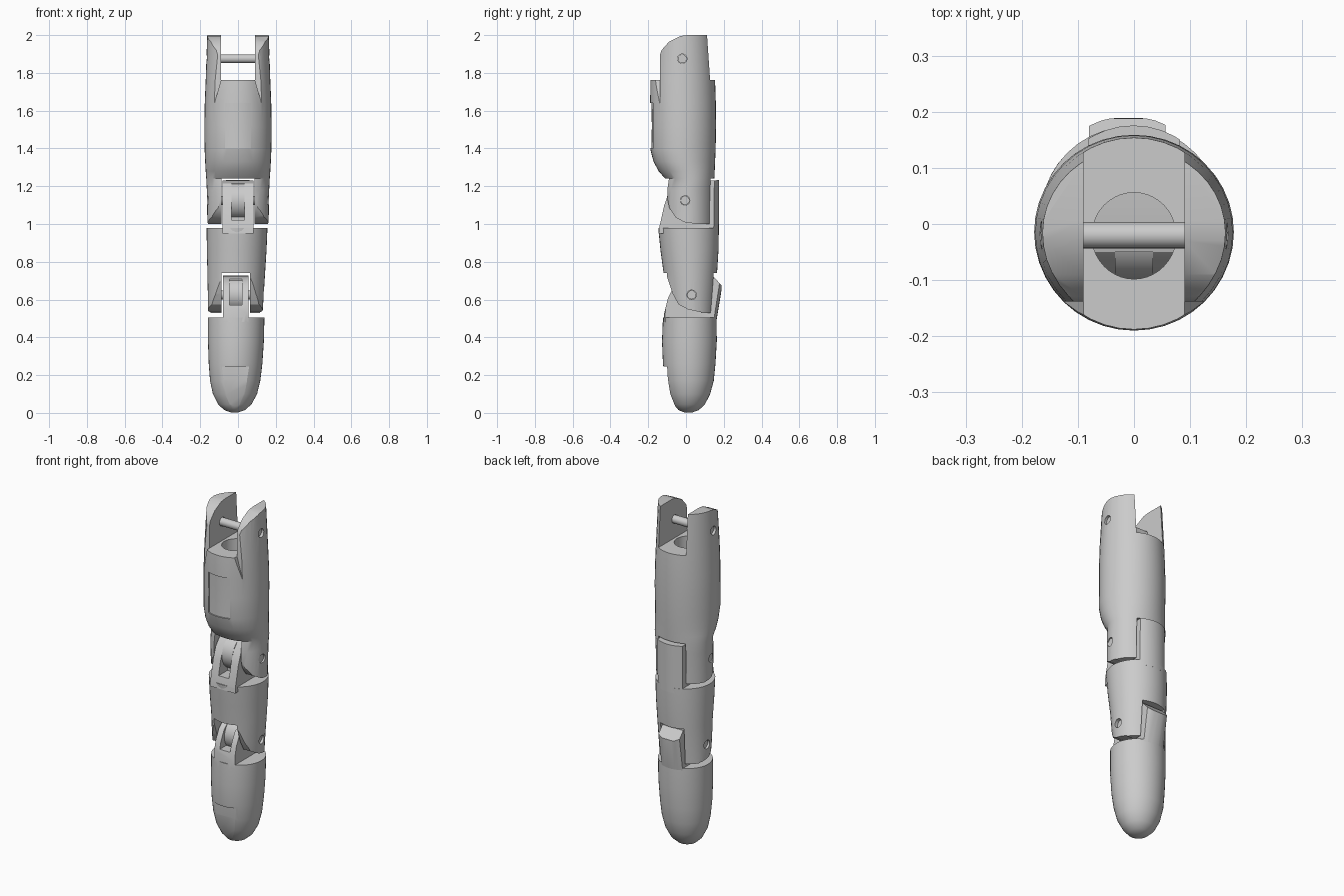
import bpy, bmesh, math

if "Cube" in bpy.data.objects:
    bpy.data.objects.remove(bpy.data.objects["Cube"], do_unlink=True)

grey = bpy.data.materials.new("plain_grey")
grey.use_nodes = True
colour = (0.6, 0.6, 0.6, 1)
grey.diffuse_color = colour
grey.node_tree.nodes["Principled BSDF"].inputs["Base Color"].default_value = colour


def finish(name, bm):
    bmesh.ops.recalc_face_normals(bm, faces=bm.faces)
    me = bpy.data.meshes.new(name)
    bm.to_mesh(me)
    bm.free()
    me.materials.append(grey)
    ob = bpy.data.objects.new(name, me)
    bpy.context.collection.objects.link(ob)
    return ob


def loft(name, rings, shrink=0.0, sides=40):
    """Stack of ellipses given as (z, centre x, half width, front y, back y)."""
    bm = bmesh.new()
    loops = []
    for z, cx, rx, front, back in rings:
        cy, ry = (front + back) / 2, (back - front) / 2 - shrink
        loops.append([bm.verts.new((cx + (rx - shrink) * math.cos(a), cy + ry * math.sin(a), z))
                      for a in (2 * math.pi * i / sides for i in range(sides))])
    for a, b in zip(loops, loops[1:]):
        for i in range(sides):
            j = (i + 1) % sides
            bm.faces.new((a[i], a[j], b[j], b[i]))
    bm.faces.new(loops[0])
    bm.faces.new(loops[-1])
    return finish(name, bm)


def prism(name, profile, lo, hi, axis="x"):
    """Extrude a (y, z) profile along x, or an (x, z) profile along y."""
    bm = bmesh.new()
    ends = []
    for d in (lo, hi):
        ends.append([bm.verts.new((d, u, v) if axis == "x" else (u, d, v)) for u, v in profile])
    for i in range(len(profile)):
        j = (i + 1) % len(profile)
        bm.faces.new((ends[0][i], ends[0][j], ends[1][j], ends[1][i]))
    for e in ends:
        bm.faces.new(e)
    return finish(name, bm)


def box(x0, x1, y0, y1, z0, z1):
    return prism("cutter", [(y0, z0), (y1, z0), (y1, z1), (y0, z1)], x0, x1)


def rod(name, x0, x1, y, z, r, sides=24):
    ring = [2 * math.pi * i / sides for i in range(sides)]
    return prism(name, [(y + r * math.cos(a), z + r * math.sin(a)) for a in ring], x0, x1)


def boolean(ob, cutter, op="DIFFERENCE"):
    mod = ob.modifiers.new("cut", "BOOLEAN")
    mod.operation, mod.solver, mod.object = op, "EXACT", cutter
    bpy.context.view_layer.objects.active = ob
    bpy.ops.object.modifier_apply(modifier=mod.name)
    bpy.data.objects.remove(cutter, do_unlink=True)


# Pin positions: centre x, half length, y, z
PINS = {"knuckle_pin": (0, 0.152, -0.02, 1.875),
        "middle_pin": (0, 0.155, -0.005, 1.125),
        "tip_pin": (-0.014, 0.133, 0.03, 0.625)}

# Base segment with forks at both ends
base_rings = [(1.0, 0, 0.162, -0.12, 0.145), (1.18, 0, 0.165, -0.12, 0.148),
              (1.24, 0, 0.168, -0.11, 0.15), (1.28, 0, 0.171, -0.145, 0.152),
              (1.33, 0, 0.174, -0.172, 0.154), (1.4, 0, 0.177, -0.19, 0.157),
              (1.52, 0, 0.178, -0.188, 0.159), (1.64, 0, 0.176, -0.19, 0.158),
              (1.76, 0, 0.171, -0.188, 0.154), (2.0, 0, 0.163, -0.168, 0.137)]
base = loft("base_segment", base_rings)
boolean(base, box(-0.09, 0.09, -0.3, 0.3, 1.762, 2.1))
boolean(base, box(-0.088, 0.088, -0.3, 0.3, 0.9, 1.24))
for s in (-1, 1):
    # tapered flat on the front of each upper fork arm
    flat = [(s * 0.09, 1.762), (s * 0.13, 1.62), (s * 0.3, 1.62), (s * 0.3, 2.1), (s * 0.09, 2.1)]
    boolean(base, prism("cutter", flat, -0.3, -0.138, "y"))
# rounded upper corner and rounded lower corner of the fork arms
boolean(base, prism("cutter", [(0.02, 2.002), (-0.03, 1.995), (-0.09, 1.965), (-0.13, 1.92),
                               (-0.145, 1.87), (-0.3, 1.87), (-0.3, 2.1), (0.02, 2.1)], -0.3, 0.3))
boolean(base, prism("cutter", [(-0.3, 1.14), (-0.1, 1.14), (-0.088, 1.085), (-0.055, 1.035),
                               (-0.01, 1.01), (0.04, 1.003), (0.04, 0.9), (-0.3, 0.9)], -0.3, 0.3))
# shallow front panel that follows the curved surface
panel = box(-0.07, 0.07, -0.3, -0.1, 1.4, 1.64)
boolean(panel, loft("cutter", base_rings, 0.007))
boolean(base, panel)
# tendon bore
bore = [(z, 0, 0.075, -0.098, 0.056) for z in (1.15, 1.85)]
boolean(base, loft("cutter", bore))

# Middle segment with lower fork
middle = loft("middle_segment", [
    (0.53, -0.015, 0.145, -0.09, 0.15), (0.62, -0.012, 0.148, -0.11, 0.157),
    (0.75, -0.009, 0.153, -0.12, 0.165), (0.86, -0.007, 0.158, -0.135, 0.172),
    (0.98, -0.005, 0.161, -0.147, 0.174)])
boolean(middle, box(-0.088, 0.064, -0.3, 0.3, 0.4, 0.74))
boolean(middle, prism("cutter", [(-0.3, 0.72), (-0.1, 0.72), (-0.07, 0.63), (-0.04, 0.575),
                                 (0.01, 0.548), (0.08, 0.533), (0.08, 0.4), (-0.3, 0.4)], -0.3, 0.3))


def tongue(name, rings, profile, x0, x1, slot):
    """Hinge tongue: a side profile trimmed by the round body, slotted in front."""
    ob = prism(name, profile, x0, x1)
    boolean(ob, loft("cutter", rings), "INTERSECT")
    mid = (x0 + x1) / 2
    boolean(ob, box(mid - 0.034, mid + 0.034, -0.3, *slot))
    return ob


middle_tongue = tongue(
    "middle_tongue", [(0.9, -0.005, 0.16, -0.17, 0.174), (1.3, 0, 0.16, -0.17, 0.176)],
    [(-0.145, 0.95), (-0.142, 0.98), (-0.115, 1.1), (-0.09, 1.17), (-0.05, 1.215), (0, 1.23),
     (0.2, 1.232), (0.2, 0.95)], -0.082, 0.082, (-0.05, 1.02, 1.3))

# Tip segment with rounded end
tip = loft("tip_segment", [
    (0.003, -0.018, 0.02, -0.01, 0.035), (0.015, -0.018, 0.055, -0.04, 0.068),
    (0.045, -0.017, 0.088, -0.065, 0.1), (0.1, -0.016, 0.117, -0.092, 0.128),
    (0.17, -0.015, 0.133, -0.11, 0.147), (0.26, -0.013, 0.142, -0.122, 0.156),
    (0.38, -0.011, 0.148, -0.127, 0.163), (0.505, -0.01, 0.15, -0.122, 0.162)])
# stepped finger pad below the front crease
boolean(tip, prism("cutter", [(-0.3, 0.25), (-0.1, 0.246), (-0.096, 0.18), (-0.083, 0.1),
                              (-0.055, 0.03), (-0.04, -0.1), (-0.3, -0.1)], -0.3, 0.3))
tip_tongue = tongue(
    "tip_tongue", [(0.45, -0.01, 0.15, -0.125, 0.155), (0.68, -0.01, 0.15, -0.125, 0.193),
                   (0.8, -0.01, 0.15, -0.125, 0.195)],
    [(-0.12, 0.48), (-0.115, 0.53), (-0.095, 0.61), (-0.065, 0.67), (-0.02, 0.71), (0.03, 0.722),
     (0.14, 0.728), (0.188, 0.675), (0.2, 0.48)], -0.08, 0.056, (-0.02, 0.57, 0.8))

# Hinge hubs inside the tongue slots
hubs = [rod("middle_hub", -0.034, 0.034, -0.002, 1.125, 0.1, 32),
        rod("tip_hub", -0.046, 0.022, 0.03, 0.625, 0.092, 32)]

# Pins sitting slightly below the outer surface
pins = []
for name, (cx, half, y, z) in PINS.items():
    host = middle if name == "tip_pin" else base
    boolean(host, rod("cutter", cx - 0.3, cx + 0.3, y, z, 0.025))
    pins.append(rod(name, cx - half, cx + half, y, z, 0.0235))

for ob in [base, middle, middle_tongue, tip, tip_tongue] + hubs + pins:
    bpy.ops.object.select_all(action="DESELECT")
    ob.select_set(True)
    bpy.context.view_layer.objects.active = ob
    bpy.ops.object.shade_smooth_by_angle(angle=math.radians(30))
